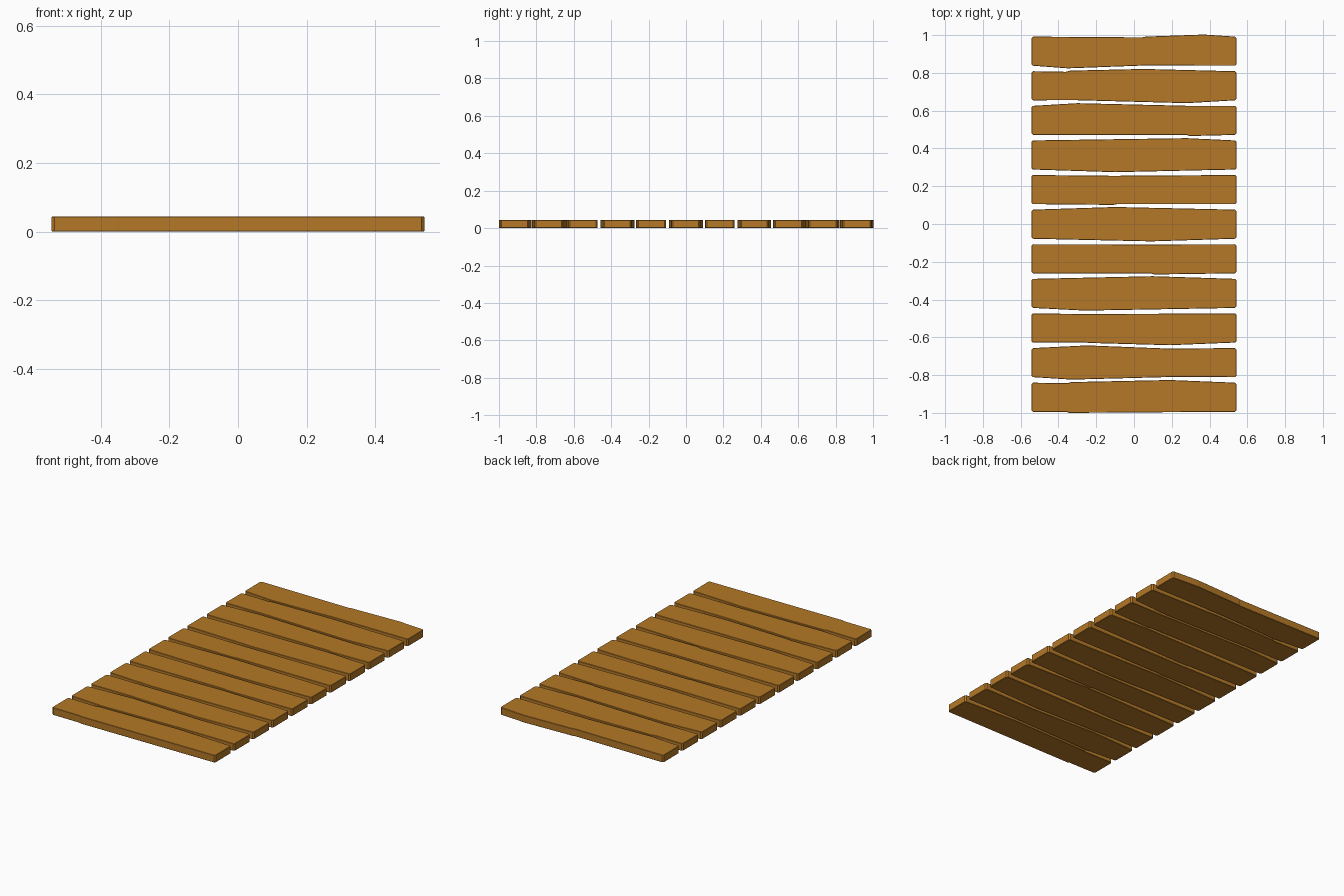
import bpy, bmesh

if "Cube" in bpy.data.objects:
    bpy.data.objects.remove(bpy.data.objects["Cube"])

HALF_X, HALF_Y, HEIGHT, PITCH, CUT = 0.543, 0.077, 0.044, 0.1832, 0.008

wood = bpy.data.materials.new("wood")
wood.diffuse_color = (0.46, 0.19, 0.02, 1)
wood.use_nodes = True
wood.node_tree.nodes["Principled BSDF"].inputs["Base Color"].default_value = wood.diffuse_color

# Wavy outline of each plank, back to front: (x, outward swell) on back and front edge
PLANKS = [
    ([(0.045, -0.004), (0.06, 0), (0.37, 0.011)], [(-0.35, -0.014), (0.05, 0.001)]),
    ([(-0.36, -0.003), (-0.34, 0.003), (0.05, 0.012)], [(-0.32, 0.001), (0.28, -0.015)]),
    ([(-0.3, 0.014), (0.29, 0)], [(0.28, 0), (0.29, -0.006)]),
    ([(0.28, 0.012)], [(-0.1, -0.014)]),
    ([(-0.11, -0.004)], [(-0.11, -0.004), (-0.09, 0)]),
    ([(-0.1, 0.014)], [(0.09, -0.014)]),
    ([(0.1, -0.001)], [(0.09, 0), (0.105, -0.006)]),
    ([(0.1, 0.014)], [(-0.26, -0.014)]),
    ([(-0.25, -0.003)], [(-0.26, 0.001), (-0.24, -0.002), (0.19, -0.014)]),
    ([(-0.25, 0.014), (0.19, -0.003)], [(-0.33, -0.013), (0.2, 0.001)]),
    ([(-0.35, -0.003), (-0.335, 0.003), (0.19, 0.014)], [(-0.355, -0.001), (-0.345, -0.006)]),
]


def plank(i, back, front):
    yc = (5 - i) * PITCH - 0.001
    x, y = HALF_X, HALF_Y
    # counter-clockwise outline with clipped corners
    outline = [(-x, -y + CUT), (-x + CUT, -y)]
    outline += [(px, -y + d) for px, d in front]
    outline += [(x - CUT, -y), (x, -y + CUT), (x, y - CUT), (x - CUT, y)]
    outline += [(px, y + d) for px, d in reversed(back)]
    outline += [(-x + CUT, y), (-x, y - CUT)]

    bm = bmesh.new()
    face = bm.faces.new([bm.verts.new((px, py, 0)) for px, py in outline])
    top = bmesh.ops.extrude_face_region(bm, geom=[face])["geom"]
    bmesh.ops.translate(bm, vec=(0, 0, HEIGHT),
                        verts=[v for v in top if isinstance(v, bmesh.types.BMVert)])
    bmesh.ops.recalc_face_normals(bm, faces=bm.faces)
    # small chamfer round the top rim and bottom rim
    rim = [e for e in bm.edges if abs(e.verts[0].co.z - e.verts[1].co.z) < 1e-5]
    bmesh.ops.bevel(bm, geom=rim, offset=0.002, segments=1, affect='EDGES')
    mesh = bpy.data.meshes.new(f"plank_{i + 1}")
    bm.to_mesh(mesh)
    bm.free()
    mesh.materials.append(wood)
    ob = bpy.data.objects.new(f"plank_{i + 1}", mesh)
    ob.location.y = yc
    bpy.context.collection.objects.link(ob)


for i, (back, front) in enumerate(PLANKS):
    plank(i, back, front)
